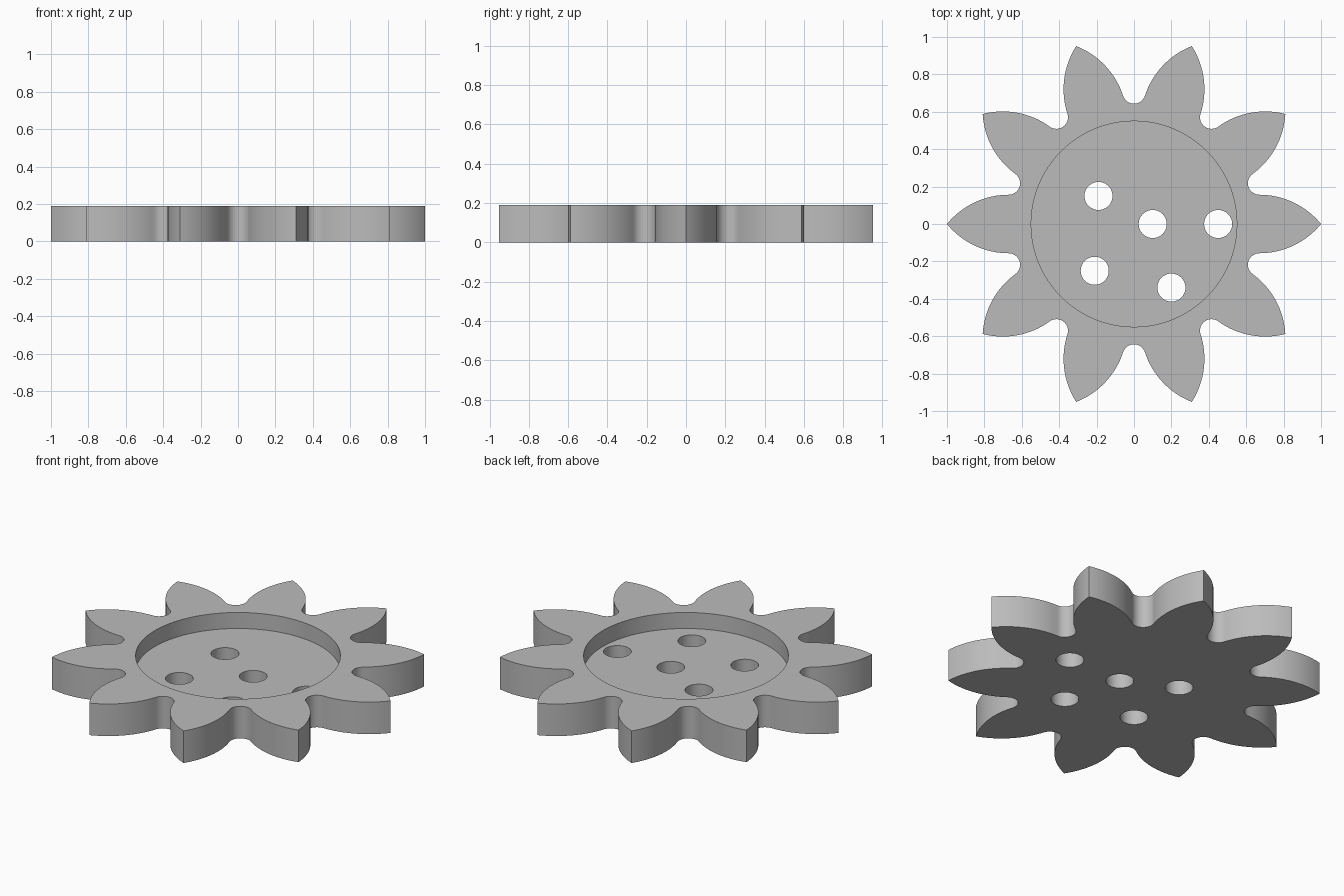
import bpy, bmesh
from math import sin, cos, pi, atan2, hypot, radians
from mathutils import Vector, Matrix

if "Cube" in bpy.data.objects:
    bpy.data.objects.remove(bpy.data.objects["Cube"])

TEETH = 10
HEIGHT = 0.19
FLOOR = 0.095
PITCH = 2 * pi / TEETH

metal = bpy.data.materials.new("plain grey")
metal.use_nodes = True
GREY = (0.5, 0.5, 0.5, 1)
metal.diffuse_color = GREY
metal.node_tree.nodes["Principled BSDF"].inputs["Base Color"].default_value = GREY


def arc(center, radius, start, end, steps):
    return [Vector((center[0] + radius * cos(start + (end - start) * i / steps),
                    center[1] + radius * sin(start + (end - start) * i / steps), 0))
            for i in range(steps + 1)]


def prism(name, points, bottom, top):
    bm = bmesh.new()
    face = bm.faces.new([bm.verts.new((p.x, p.y, bottom)) for p in points])
    new = bmesh.ops.extrude_face_region(bm, geom=[face])["geom"]
    bmesh.ops.translate(bm, vec=(0, 0, top - bottom),
                        verts=[v for v in new if isinstance(v, bmesh.types.BMVert)])
    bmesh.ops.recalc_face_normals(bm, faces=bm.faces)
    mesh = bpy.data.meshes.new(name)
    bm.to_mesh(mesh)
    bm.free()
    mesh.materials.append(metal)
    obj = bpy.data.objects.new(name, mesh)
    bpy.context.collection.objects.link(obj)
    return obj


# Tooth outline: pointed arch flank, round root, mirrored flank of the next tooth
flank_center = (0.67, -0.27)
flank_radius = hypot(1 - flank_center[0], flank_center[1])
flank = arc(flank_center, flank_radius, atan2(0.27, 0.33), pi / 2, 16)
half = PITCH / 2
root_center = (0.705 * cos(half), 0.705 * sin(half))
root = arc(root_center, 0.0615, 1.5 * pi, 1.5 * pi - (pi - PITCH), 16)
next_flank = [Matrix.Rotation(PITCH, 3, "Z") @ Vector((p.x, -p.y, 0))
              for p in reversed(flank)]
tooth = flank[:-1] + root + next_flank[1:-1]
outline = [Matrix.Rotation(PITCH * i, 3, "Z") @ p for i in range(TEETH) for p in tooth]
wheel = prism("toothed_wheel", outline, 0, HEIGHT)

# Round recess and through holes
cutters = [prism("recess_cutter", arc((0, 0), 0.55, 0, 2 * pi, 96)[:-1], FLOOR, 0.4)]
for center in [(-0.19, 0.15), (0.1, 0), (0.45, 0), (-0.21, -0.25), (0.2, -0.34)]:
    cutters.append(prism("hole_cutter", arc(center, 0.075, 0, 2 * pi, 40)[:-1], -0.1, 0.3))

bpy.context.view_layer.objects.active = wheel
for cutter in cutters:
    cutter.hide_render = True
    cut = wheel.modifiers.new("cut", "BOOLEAN")
    cut.operation = "DIFFERENCE"
    cut.solver = "EXACT"
    cut.object = cutter
    bpy.ops.object.modifier_apply(modifier=cut.name)
    bpy.data.objects.remove(cutter)

# Smooth curved walls, crisp rims and tips
bpy.ops.object.select_all(action="DESELECT")
wheel.select_set(True)
bpy.ops.object.shade_smooth_by_angle(angle=radians(30))
